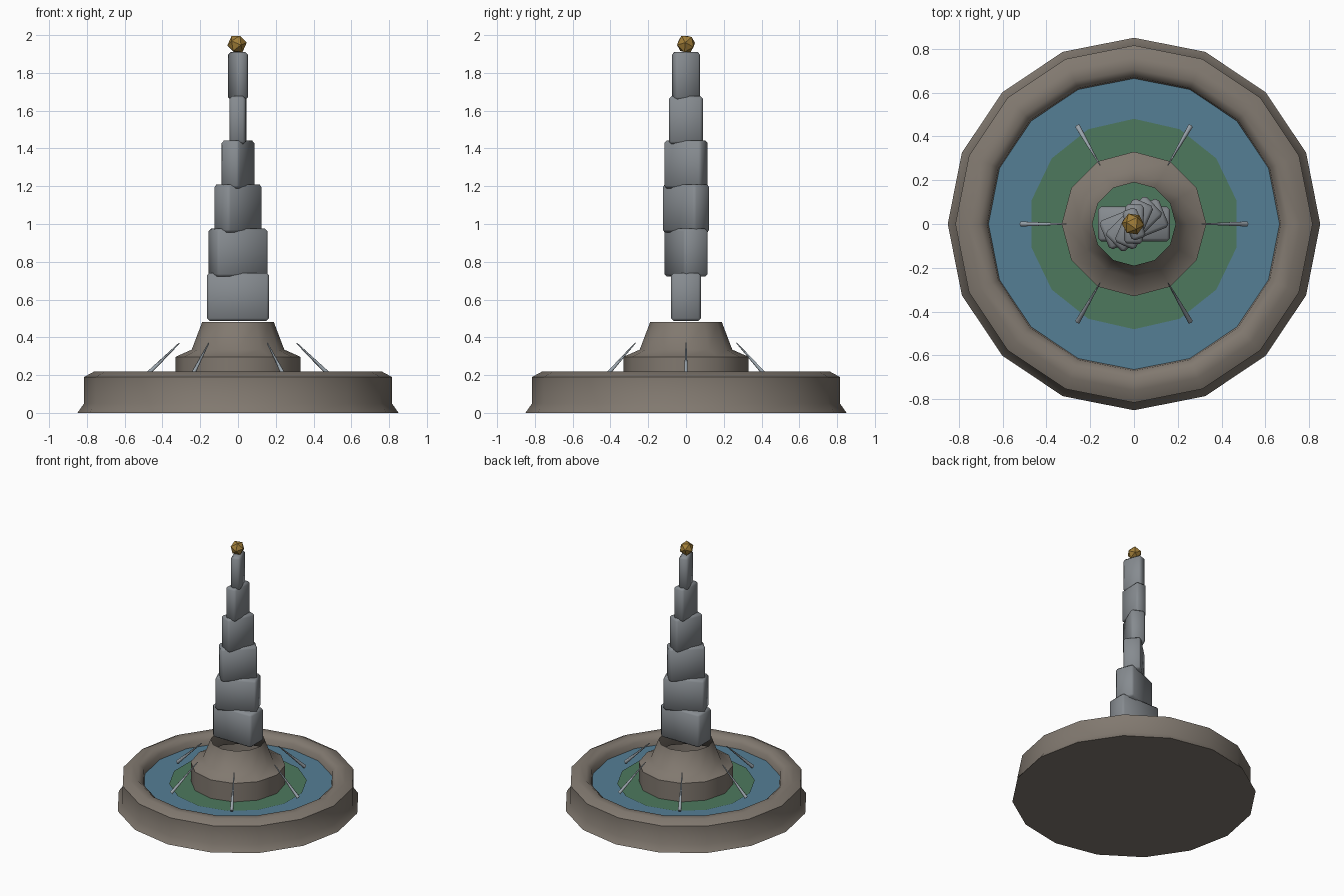
import bpy, bmesh, math
from mathutils import Vector, Matrix

if "Cube" in bpy.data.objects:
    bpy.data.objects.remove(bpy.data.objects["Cube"])


def material(name, rgb):
    m = bpy.data.materials.new(name)
    m.diffuse_color = (*rgb, 1)
    m.use_nodes = True
    m.node_tree.nodes["Principled BSDF"].inputs["Base Color"].default_value = m.diffuse_color
    return m


STONE = material("stone", (0.22, 0.19, 0.16))
SLATE = material("slate", (0.24, 0.26, 0.28))
WATER = material("water", (0.09, 0.21, 0.30))
MOSS = material("moss", (0.075, 0.19, 0.11))
GOLD = material("gold", (0.36, 0.21, 0.04))
SPRAY = material("spray", (0.33, 0.38, 0.42))


def finish(name, bm, mat, smooth=None):
    me = bpy.data.meshes.new(name)
    bm.to_mesh(me)
    bm.free()
    ob = bpy.data.objects.new(name, me)
    bpy.context.collection.objects.link(ob)
    me.materials.append(mat)
    if smooth:
        bpy.ops.object.select_all(action='DESELECT')
        ob.select_set(True)
        bpy.context.view_layer.objects.active = ob
        bpy.ops.object.shade_smooth_by_angle(angle=math.radians(smooth))
    return ob


def lathe(name, profile, sides, mat, smooth, cap_bottom=False):
    bm = bmesh.new()
    rings = []
    for r, z in profile:
        rings.append([bm.verts.new((r * math.cos(2 * math.pi * i / sides),
                                    r * math.sin(2 * math.pi * i / sides), z))
                      for i in range(sides)])
    for a, b in zip(rings, rings[1:]):
        for i in range(sides):
            j = (i + 1) % sides
            bm.faces.new((a[i], a[j], b[j], b[i]))
    if cap_bottom:
        bm.faces.new(rings[0][::-1])
    return finish(name, bm, mat, smooth)


def disc(name, radius, z, sides, mat):
    bm = bmesh.new()
    bmesh.ops.create_circle(bm, cap_ends=True, segments=sides, radius=radius,
                            matrix=Matrix.Translation((0, 0, z)))
    return finish(name, bm, mat)


# Basin with flared foot and rounded rim
lathe("basin", [(0.85, 0), (0.815, 0.05), (0.815, 0.19), (0.76, 0.22),
                (0.705, 0.22), (0.67, 0.19), (0.66, 0.12)],
      16, STONE, 50, cap_bottom=True)

# Water surface and mossy patch
disc("water", 0.67, 0.15, 16, WATER)
disc("moss_patch", 0.48, 0.155, 14, MOSS)

# Pedestal, open at the top
lathe("pedestal", [(0.33, 0.13), (0.33, 0.297), (0.245, 0.335), (0.19, 0.48)],
      12, STONE, 50)

# Twisting, tapering stack of bevelled blocks
for i in range(6):
    a = 0.165 - 0.0187 * i
    bm = bmesh.new()
    bmesh.ops.create_cube(bm, size=2)
    bmesh.ops.scale(bm, vec=(a, a * 0.48, 0.127), verts=bm.verts)
    bmesh.ops.bevel(bm, geom=bm.edges[:], offset=0.014, segments=1,
                    affect='EDGES', profile=0.5)
    block = finish(f"tower_block_{i + 1}", bm, SLATE, 50)
    block.location.z = 0.614 + 0.234 * i
    block.rotation_euler.z = math.radians(22 * i)

# Gold finial
bm = bmesh.new()
bmesh.ops.create_icosphere(bm, subdivisions=1, radius=0.052,
                           matrix=Matrix.Translation((-0.005, 0, 1.953))
                           @ Matrix.Rotation(0.5, 4, 'X')
                           @ Matrix.Rotation(0.3, 4, 'Y'))
finish("finial", bm, GOLD)

# Six water jets leaning towards the pedestal
for i in range(6):
    ang = math.radians(60 * i)
    out = Vector((math.cos(ang), math.sin(ang), 0))
    base = out * 0.513 + Vector((0, 0, 0.172))
    tip = out * 0.31 + Vector((0, 0, 0.37))
    d = tip - base
    bm = bmesh.new()
    bmesh.ops.create_cone(bm, cap_ends=True, segments=6, radius1=0.013,
                          radius2=0.003, depth=d.length,
                          matrix=Matrix.Translation((base + tip) / 2)
                          @ d.to_track_quat('Z', 'Y').to_matrix().to_4x4())
    finish(f"water_jet_{i + 1}", bm, SPRAY, 65)
